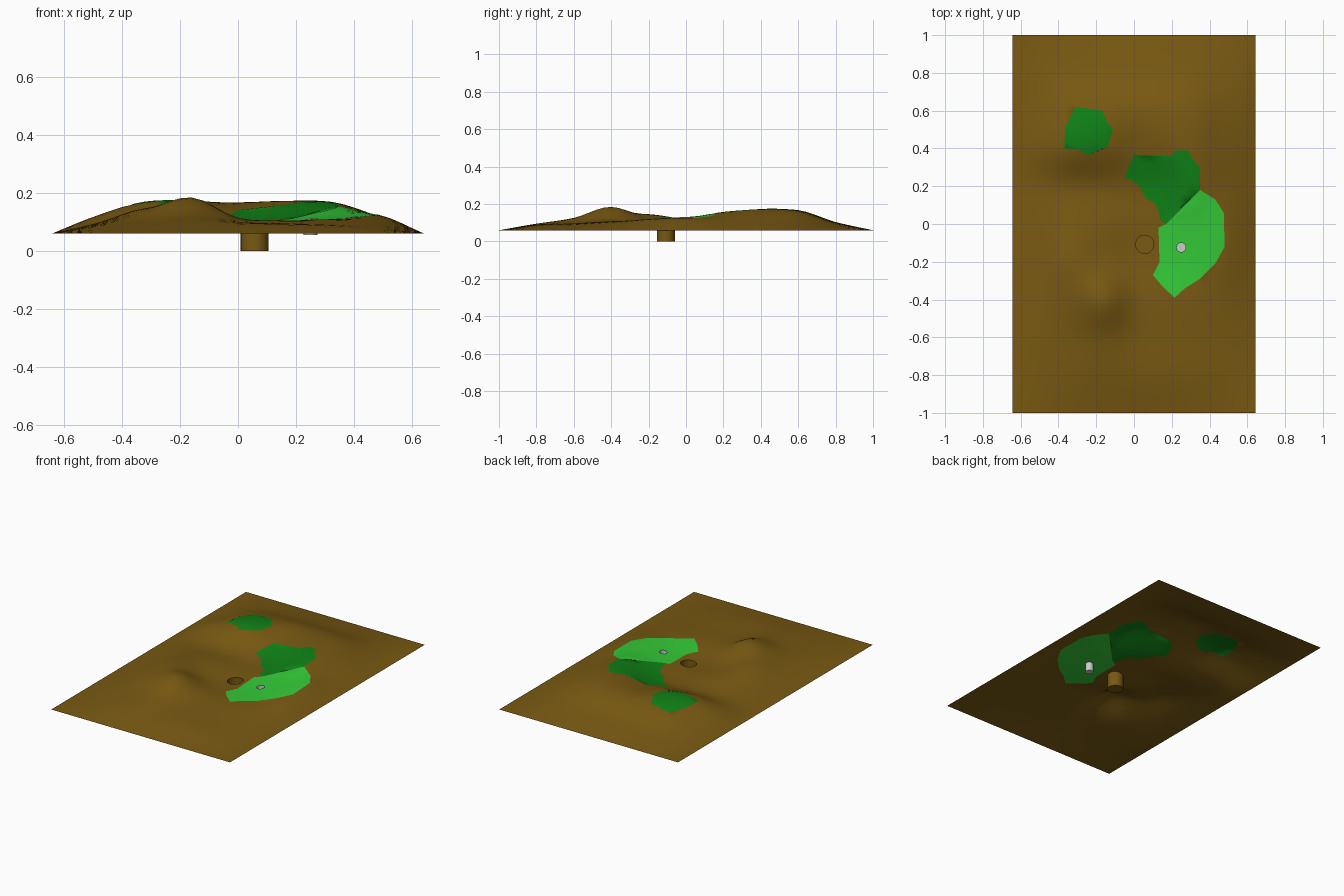
import bpy, bmesh, math
from mathutils import Vector
from mathutils.geometry import delaunay_2d_cdt

if "Cube" in bpy.data.objects:
    bpy.data.objects.remove(bpy.data.objects["Cube"])

HX, HY, EDGE = 0.6425, 1.0, 60      # half sizes, rim height (thousandths)

# Coarse interior heights in thousandths, rows from back to front
HILLS = [
    [82, 95, 103, 104, 103, 98, 82],
    [108, 152, 163, 166, 167, 155, 105],
    [124, 168, 168, 148, 166, 170, 120],
    [92, 100, 100, 100, 122, 158, 120],
    [95, 118, 110, 94, 108, 125, 126],
    [98, 146, 120, 91, 99, 112, 117],
    [95, 140, 185, 115, 106, 108, 98],
    [88, 108, 126, 103, 98, 95, 85],
    [75, 88, 95, 93, 90, 85, 75],
]
ROWS = [[EDGE] * 9] + [[EDGE] + r + [EDGE] for r in HILLS] + [[EDGE] * 9]
ROWS.reverse()

# Grass patches (plan outlines)
FRONT = [(.35, .18), (.43, .13), (.475, .06), (.48, -.12), (.43, -.21), (.35, -.29), (.27, -.34),
         (.215, -.39), (.15, -.33), (.1, -.27), (.135, -.2), (.13, -.02), (.17, 0)]
BACK = [(.17, 0), (.14, .02), (.12, .1), (.06, .14), (.02, .21), (-.05, .25), (-.03, .3), (0, .365),
        (.2, .36), (.22, .39), (.29, .39), (.31, .34), (.35, .3), (.35, .18)]
KNOLL = [(-.31, .62), (-.17, .6), (-.14, .54), (-.11, .5), (-.14, .41), (-.24, .365), (-.3, .395),
         (-.37, .4), (-.365, .51)]


def spline(vals, t):
    """Uniform cubic through evenly spaced values."""
    i = max(0, min(int(t), len(vals) - 2))
    u = t - i
    b, c = vals[i], vals[i + 1]
    a = vals[i - 1] if i else 2 * b - c
    d = vals[i + 2] if i + 2 < len(vals) else 2 * c - b
    return b + .5 * u * (c - a + u * (2 * a - 5 * b + 4 * c - d + u * (3 * (b - c) + d - a)))


def height(x, y):
    tx, ty = (x + HX) / HX * 4, (y + HY) / HY * 5
    return spline([spline(r, tx) for r in ROWS], ty) / 1000


def inside(p, poly):
    hit = False
    for (x1, y1), (x2, y2) in zip(poly, poly[1:] + poly[:1]):
        if (y1 > p.y) != (y2 > p.y) and p.x < (x2 - x1) * (p.y - y1) / (y2 - y1) + x1:
            hit = not hit
    return hit


def circle(x, y, r, n=24):
    return [(x + r * math.cos(2 * math.pi * i / n), y + r * math.sin(2 * math.pi * i / n)) for i in range(n)]


def material(name, rgb):
    m = bpy.data.materials.new(name)
    m.diffuse_color = (*rgb, 1)
    m.use_nodes = True
    m.node_tree.nodes["Principled BSDF"].inputs["Base Color"].default_value = m.diffuse_color
    return m


def make(name, verts, faces, mat, angle):
    me = bpy.data.meshes.new(name)
    me.from_pydata(verts, [], faces)
    bm = bmesh.new()
    bm.from_mesh(me)
    bmesh.ops.delete(bm, geom=[v for v in bm.verts if not v.link_faces], context='VERTS')
    bm.to_mesh(me)
    bm.free()
    if mat:
        me.materials.append(mat)
    ob = bpy.data.objects.new(name, me)
    bpy.context.collection.objects.link(ob)
    bpy.ops.object.select_all(action='DESELECT')
    ob.select_set(True)
    bpy.context.view_layer.objects.active = ob
    bpy.ops.object.shade_smooth_by_angle(angle=math.radians(angle))


earth = material("earth", (.19, .1, .006))
light = material("light_grass", (.035, .6, .04))
dark = material("dark_grass", (.005, .22, .008))

HOLE = circle(.057, -.108, .048)
SOCKET = circle(.25, -.124, .024)

# Triangulate the whole sheet with every outline as a crease line
NX, NY = 32, 50
pts = [Vector((HX * (2 * i / NX - 1), HY * (2 * j / NY - 1))) for j in range(NY + 1) for i in range(NX + 1)]
edges = []
for poly in (FRONT, BACK, KNOLL, HOLE, SOCKET):
    s, n = len(pts), len(poly)
    pts += [Vector(p) for p in poly]
    edges += [(s + i, s + (i + 1) % n) for i in range(n)]
flat, _, tris, *_ = delaunay_2d_cdt(pts, edges, [], 0, 1e-5)
verts = [(p.x, p.y, height(p.x, p.y)) for p in flat]

# Sort the triangles into regions, leaving the two holes open
regions = {"ground": [], "front_grass": [], "back_grass": [], "knoll_grass": []}
for f in tris:
    c = sum((flat[i] for i in f), Vector((0, 0))) / len(f)
    if inside(c, HOLE) or inside(c, SOCKET):
        continue
    key = ("front_grass" if inside(c, FRONT) else "back_grass" if inside(c, BACK)
           else "knoll_grass" if inside(c, KNOLL) else "ground")
    regions[key].append(f)
for (name, faces), mat in zip(regions.items(), (earth, light, dark, dark)):
    make(name, verts, faces, mat, 60)


# Sunken cups: wall from the terrain down to a flat floor
def cup(name, ring, floor, mat):
    n = len(ring)
    v = [(x, y, height(x, y)) for x, y in ring] + [(x, y, floor) for x, y in ring]
    f = [(i, n + i, n + (i + 1) % n, (i + 1) % n) for i in range(n)]
    make(name, v, f + [tuple(range(n, 2 * n))], mat, 30)


cup("hole_cup", HOLE, 0, earth)
cup("small_socket", SOCKET, .055, None)
